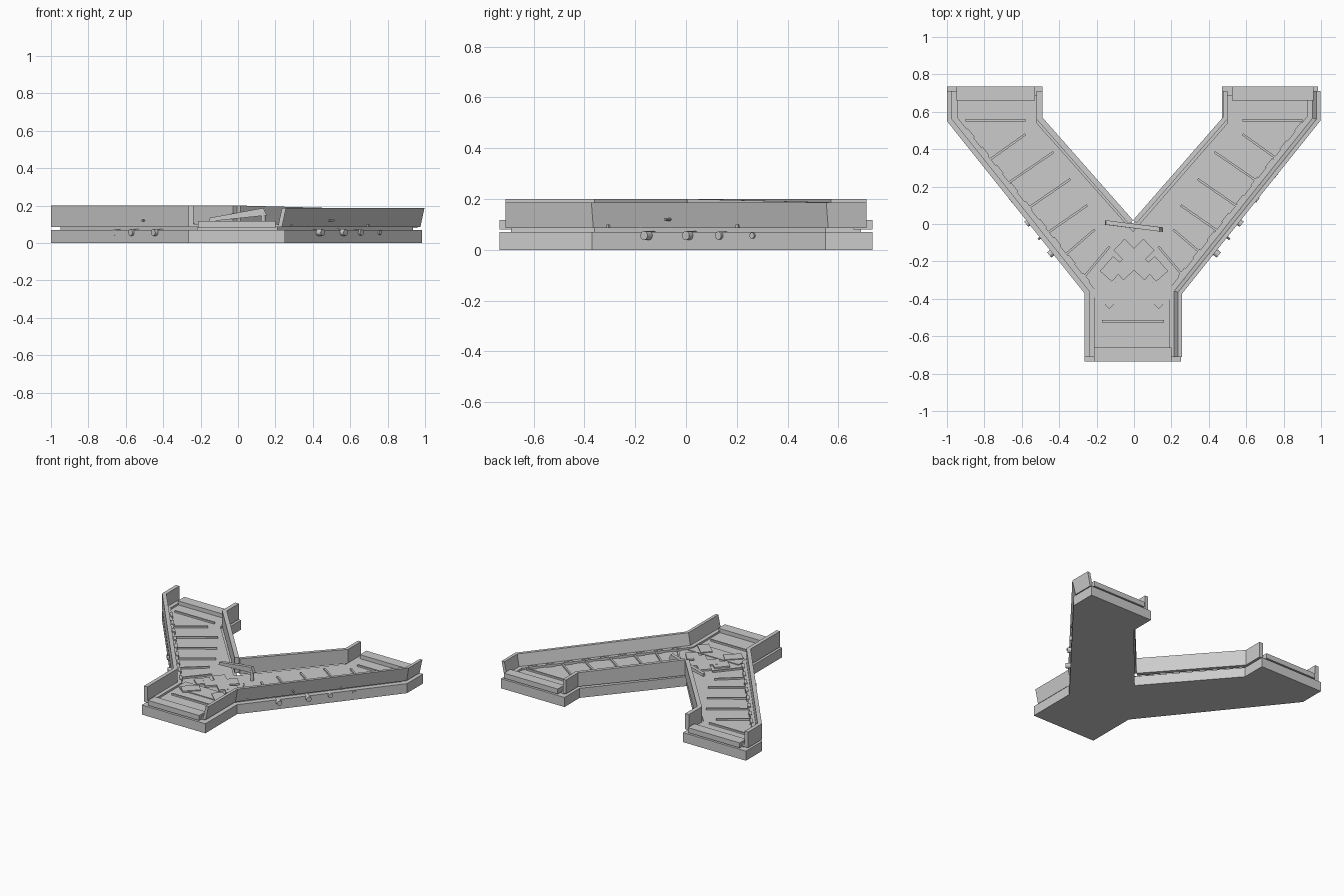
import bpy, bmesh, math
from mathutils import Vector

if "Cube" in bpy.data.objects:
    bpy.data.objects.remove(bpy.data.objects["Cube"])


def finish(name, bm):
    bmesh.ops.recalc_face_normals(bm, faces=bm.faces)
    me = bpy.data.meshes.new(name)
    bm.to_mesh(me)
    bm.free()
    ob = bpy.data.objects.new(name, me)
    bpy.context.collection.objects.link(ob)
    return ob


def prism(name, pts, z0, z1):
    bm = bmesh.new()
    lo = [bm.verts.new((x, y, z0)) for x, y in pts]
    hi = [bm.verts.new((x, y, z1)) for x, y in pts]
    bm.faces.new(lo)
    bm.faces.new(hi)
    n = len(pts)
    for i in range(n):
        bm.faces.new((lo[i], lo[(i + 1) % n], hi[(i + 1) % n], hi[i]))
    return finish(name, bm)


def offset(pts, d):
    """Mitred offset of an open path, to its left."""
    out = []
    v = [Vector(p) for p in pts]
    for i, p in enumerate(v):
        a = (p - v[i - 1]).normalized() if i else (v[1] - p).normalized()
        b = (v[i + 1] - p).normalized() if i < len(v) - 1 else a
        na, nb = Vector((-a.y, a.x)), Vector((-b.y, b.x))
        m = (na + nb).normalized()
        out.append(p + m * d / m.dot(na))
    return out


def wall(name, path, thick, z0, tops, lean=0):
    """Swept wall; path is the outer foot, thickness goes to the left."""
    bm = bmesh.new()
    foot_out, foot_in = offset(path, 0), offset(path, thick)
    top_out, top_in = offset(path, -lean), offset(path, thick - lean)
    rings = []
    for a, b, c, d, t in zip(foot_out, foot_in, top_in, top_out, tops):
        rings.append([bm.verts.new((p.x, p.y, z)) for p, z in ((a, z0), (b, z0), (c, t), (d, t))])
    for r, s in zip(rings, rings[1:]):
        for k in range(4):
            bm.faces.new((r[k], r[(k + 1) % 4], s[(k + 1) % 4], s[k]))
    bm.faces.new(rings[0])
    bm.faces.new(rings[-1])
    return finish(name, bm)


def strip(name, a, b, width, z0, z1):
    a, b = Vector(a), Vector(b)
    d = (b - a).normalized()
    n = Vector((-d.y, d.x)) * width / 2
    return prism(name, [a - n, b - n, b + n, a + n], z0, z1)


def rect(name, x0, x1, y0, y1, z0, z1):
    return prism(name, [(x0, y0), (x1, y0), (x1, y1), (x0, y1)], z0, z1)


# Y-shaped base and inset running floor
prism("base", [(-.265, -.735), (.25, -.735), (.25, -.37), (.985, .55), (.985, .735), (.47, .735),
               (.47, .56), (-.005, .0), (-.49, .56), (-.49, .735), (-1, .735), (-1, .55),
               (-.265, -.37)], 0, .07)
prism("floor", [(-.22, -.69), (.21, -.69), (.21, -.36), (.935, .55), (.935, .69), (.5, .69),
                (.5, .54), (-.005, -.04), (-.52, .54), (-.52, .69), (-.95, .69), (-.95, .55),
                (-.22, -.36)], .066, .088)

# Side walls: left upright, right leaning outwards
left_path = [(-1, .71), (-1, .55), (-.265, -.37), (-.265, -.71)]
right_path = [(.235, -.71), (.235, -.365), (.975, .56), (.975, .71)]
wall("left_wall", left_path, .028, .085, [.2] * 4)
wall("right_wall", right_path, .022, .085, [.187] * 4, .022)
wall("inner_left_wall", [(-.005, .02), (-.49, .57), (-.49, .71)], .03, .085, [.2] * 3)
wall("inner_right_wall", [(.475, .71), (.475, .57), (-.005, .02)], .025, .085, [.187, .187, .2])

# Guide ledges with clips at the foot of the outer walls
for side, path, d in (("left", left_path, .028), ("right", right_path, .02)):
    ledge = offset(path, d)
    wall(side + "_ledge", ledge, .028, .085, [.102] * 4)
    a, b = offset(path, d + .025)[1:3]
    for i in range(9):
        t = .07 + i * .105
        strip(side + "_clip", a.lerp(b, t), a.lerp(b, t + .05), .02, .085, .107)

# Raised lips at the three open ends
rect("front_lip", -.215, .2, -.735, -.66, .08, .117)
rect("left_lip", -.95, -.53, .66, .735, .08, .117)
rect("right_lip", .525, .96, .66, .735, .08, .117)

# Cross slats
slats = [((-.9, .555), (-.58, .555)), ((-.79, .33), (-.58, .48)), ((-.70, .20), (-.43, .385)),
         ((-.58, .075), (-.34, .24)), ((-.48, -.06), (-.25, .10)), ((-.385, -.18), (-.21, -.03)),
         ((-.29, -.31), (-.13, -.12))]
for a, b in slats:
    for s in (1, -1):
        strip("slat", (a[0] * s, a[1]), (b[0] * s, b[1]), .012, .085, .1)
strip("slat", (-.17, -.52), (.16, -.52), .012, .085, .1)

# Crossing plates at the junction
prism("junction_plate", [(-.21, -.31), (.2, -.31), (.2, -.39), (.16, -.43), (-.16, -.43),
                         (-.21, -.39)], .085, .094)
for s in (1, -1):
    strip("junction_cross", (-.16 * s, -.425), (-.07 * s, -.34), .08, .085, .1)
    strip("junction_cross", (-.085 * s, -.27), (.08 * s, -.11), .085, .085, .1)
    strip("junction_cross", (.15 * s, -.28), (.08 * s, -.2), .085, .085, .099)

# Tilted diverter paddle with pivot cap
bm = bmesh.new()
for x, y, z in ((-.155, .008, .115), (.155, -.03, .148), (.135, -.028, .187), (-.15, .008, .135)):
    bm.verts.new((x, y - .012, z))
bm.faces.new(bm.verts)
res = bmesh.ops.extrude_face_region(bm, geom=bm.faces[:])
bmesh.ops.translate(bm, vec=(0, .024, 0), verts=[v for v in res["geom"] if isinstance(v, bmesh.types.BMVert)])
finish("diverter", bm)
bpy.ops.mesh.primitive_cylinder_add(vertices=12, radius=.012, depth=.08, location=(.135, -.03, .125))
bpy.context.object.name = "diverter_pivot"

# Roller ends poking out of the diagonal flanks, small screws above
for s in (1, -1):
    n = Vector((s * .78, -.62, 0))
    for y, r, out in ((-.15, .018, .025), (.01, .018, .018), (.13, .016, .006), (.26, .012, .002)):
        x = .258 + (y + .37) * .799
        loc = Vector((s * x, y, .056)) + n * (out - .03)
        rot = n.to_track_quat('Z', 'Y').to_euler()
        bpy.ops.mesh.primitive_cylinder_add(vertices=12, radius=r, depth=.06, location=loc, rotation=rot)
        bpy.context.object.name = "roller_end"
    bpy.ops.mesh.primitive_cylinder_add(vertices=8, radius=.006, depth=.04, rotation=rot,
                                        location=(s * .497, -.07, .12))
    bpy.context.object.name = "screw"
